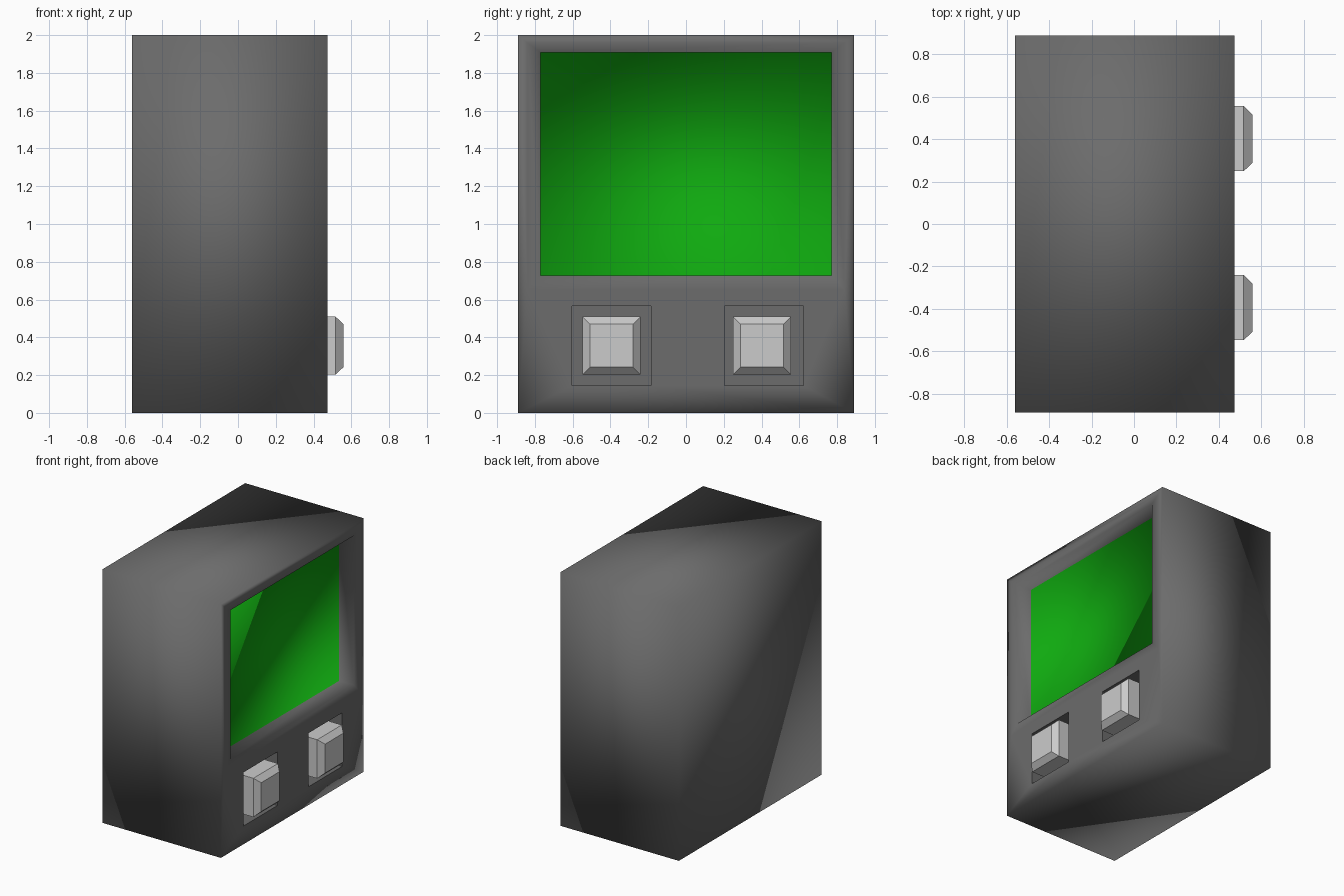
import bpy
import bmesh

if "Cube" in bpy.data.objects:
    bpy.data.objects.remove(bpy.data.objects["Cube"])

FACE, FLOOR = 0.473, 0.343          # control face and recess depth along x
BUTTON_Y = (-0.394, 0.402)


def ring(bm, x, y0, y1, z0, z1):
    """Four vertices of a rectangle facing x."""
    return [bm.verts.new((x, y, z)) for y, z in ((y0, z0), (y1, z0), (y1, z1), (y0, z1))]


def bridge(bm, a, b):
    return [bm.faces.new((a[i], a[(i + 1) % 4], b[(i + 1) % 4], b[i])) for i in range(4)]


def loop_edges(bm, r):
    out = []
    for i in range(4):
        pair = (r[i], r[(i + 1) % 4])
        out.append(bm.edges.get(pair) or bm.edges.new(pair))
    return out


def finish(bm, name, smooth, materials=()):
    bmesh.ops.recalc_face_normals(bm, faces=bm.faces[:])
    for f in bm.faces:
        f.smooth = smooth
    mesh = bpy.data.meshes.new(name)
    bm.to_mesh(mesh)
    bm.free()
    for m in materials:
        mesh.materials.append(m)
    obj = bpy.data.objects.new(name, mesh)
    bpy.context.collection.objects.link(obj)
    return obj


def material(name, color):
    m = bpy.data.materials.new(name)
    m.diffuse_color = color
    m.use_nodes = True
    m.node_tree.nodes["Principled BSDF"].inputs["Base Color"].default_value = m.diffuse_color
    return m


casing_grey = material("casing_grey", (0.15, 0.15, 0.15, 1))
screen_green = material("screen_green", (0.005, 0.4, 0.005, 1))

# Casing: box shell, open at the control face
bm = bmesh.new()
back = ring(bm, -0.56, -0.889, 0.889, 0, 2)
outer = ring(bm, FACE, -0.889, 0.889, 0, 2)
bm.faces.new(back)
bridge(bm, back, outer)
fill = loop_edges(bm, outer)

# Screen frame, recess walls and green screen
frame = ring(bm, FACE, -0.84, 0.84, 0.655, 1.96)
lip = ring(bm, FACE, -0.77, 0.77, 0.728, 1.908)
glass = ring(bm, FLOOR, -0.77, 0.77, 0.728, 1.908)
bridge(bm, frame, lip)
bridge(bm, lip, glass)
bm.faces.new(glass).material_index = 1
fill += loop_edges(bm, frame)

# Square button wells
for y in (-0.394, 0.413):
    rim = ring(bm, FACE, y - 0.21, y + 0.21, 0.144, 0.567)
    base = ring(bm, FLOOR, y - 0.21, y + 0.21, 0.144, 0.567)
    bridge(bm, rim, base)
    bm.faces.new(base)
    for e in {e for v in rim + base for e in v.link_edges}:
        e.smooth = False
    fill += loop_edges(bm, rim)

# Flat control face around the openings
bmesh.ops.triangle_fill(bm, use_beauty=True, use_dissolve=False,
                        edges=fill, normal=(1, 0, 0))
finish(bm, "casing", True, (casing_grey, screen_green))

# Chamfered push buttons
for name, y in zip(("left_button", "right_button"), BUTTON_Y):
    bm = bmesh.new()
    rings = [ring(bm, x, y - h, y + h, 0.356 - h, 0.356 + h)
             for x, h in ((FLOOR, 0.153), (0.517, 0.153), (0.558, 0.114))]
    bm.faces.new(rings[0])
    bridge(bm, rings[0], rings[1])
    bridge(bm, rings[1], rings[2])
    bm.faces.new(rings[2])
    finish(bm, name, False)
